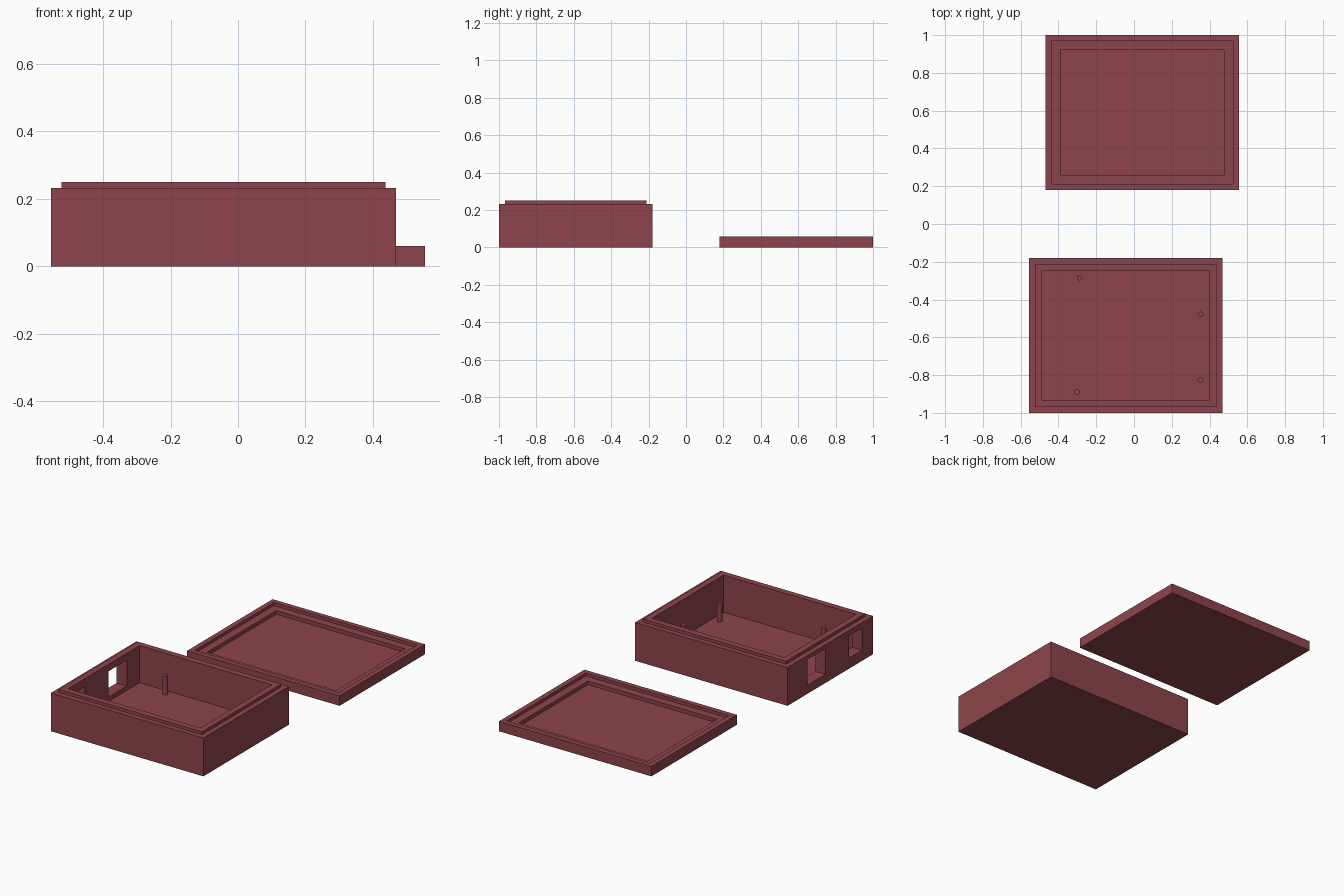
import bpy, bmesh

if "Cube" in bpy.data.objects:
    bpy.data.objects.remove(bpy.data.objects["Cube"])

mat = bpy.data.materials.new("case_red")
mat.diffuse_color = (0.27, 0.06, 0.07, 1)
mat.use_nodes = True
mat.node_tree.nodes["Principled BSDF"].inputs["Base Color"].default_value = mat.diffuse_color


def finish(name, bm):
    bmesh.ops.recalc_face_normals(bm, faces=bm.faces)
    me = bpy.data.meshes.new(name)
    bm.to_mesh(me)
    bm.free()
    ob = bpy.data.objects.new(name, me)
    me.materials.append(mat)
    bpy.context.collection.objects.link(ob)
    return ob


def tray(name, x0, x1, y0, y1, profile):
    """Closed tray: profile is (inset, z) from bottom edge over the rim to the inner floor."""
    bm = bmesh.new()
    rings = [[bm.verts.new((x, y, z)) for x, y in
              ((x0 + i, y0 + i), (x1 - i, y0 + i), (x1 - i, y1 - i), (x0 + i, y1 - i))]
             for i, z in profile]
    for a, b in zip(rings, rings[1:]):
        for k in range(4):
            n = (k + 1) % 4
            bm.faces.new((a[k], a[n], b[n], b[k]))
    bm.faces.new(rings[0][::-1])
    bm.faces.new(rings[-1])
    return finish(name, bm)


def cut_box(target, name, x, y, z):
    bm = bmesh.new()
    bmesh.ops.create_cube(bm, size=1)
    for v in bm.verts:
        v.co = [lo + (c + 0.5) * (hi - lo) for c, (lo, hi) in zip(v.co, (x, y, z))]
    cutter = finish(name, bm)
    cutter.hide_render = True
    cutter.hide_set(True)
    mod = target.modifiers.new(name, "BOOLEAN")
    mod.operation = "DIFFERENCE"
    mod.solver = "EXACT"
    mod.object = cutter


# Base with raised lip around the rim
base = tray("case_base", -0.555, 0.468, -1.0, -0.18,
            [(0, 0), (0, 0.232), (0.031, 0.232), (0.031, 0.25), (0.068, 0.25), (0.068, 0.025)])

# Connector openings through the left wall
cut_box(base, "usb_opening_cutter", (-0.6, -0.45), (-0.543, -0.37), (0.052, 0.208))
cut_box(base, "power_opening_cutter", (-0.6, -0.45), (-0.893, -0.77), (0.065, 0.2))

# Board mounting posts
for n, (x, y) in enumerate([(-0.288, -0.284), (-0.301, -0.89), (0.352, -0.478), (0.352, -0.824)]):
    bm = bmesh.new()
    bmesh.ops.create_cone(bm, cap_ends=True, segments=24, radius1=0.015, radius2=0.015, depth=0.115)
    bmesh.ops.translate(bm, verts=bm.verts, vec=(x, y, 0.0775))
    post = finish(f"mounting_post_{n + 1}", bm)
    for p in post.data.polygons:
        p.use_smooth = len(p.vertices) == 4
    post.data.set_sharp_from_angle(angle=0.6)

# Lid, lying upside down, with stepped recess for the lip
tray("case_lid", -0.468, 0.555, 0.18, 1.0,
     [(0, 0), (0, 0.06), (0.031, 0.06), (0.031, 0.042), (0.079, 0.042), (0.079, 0.02)])
